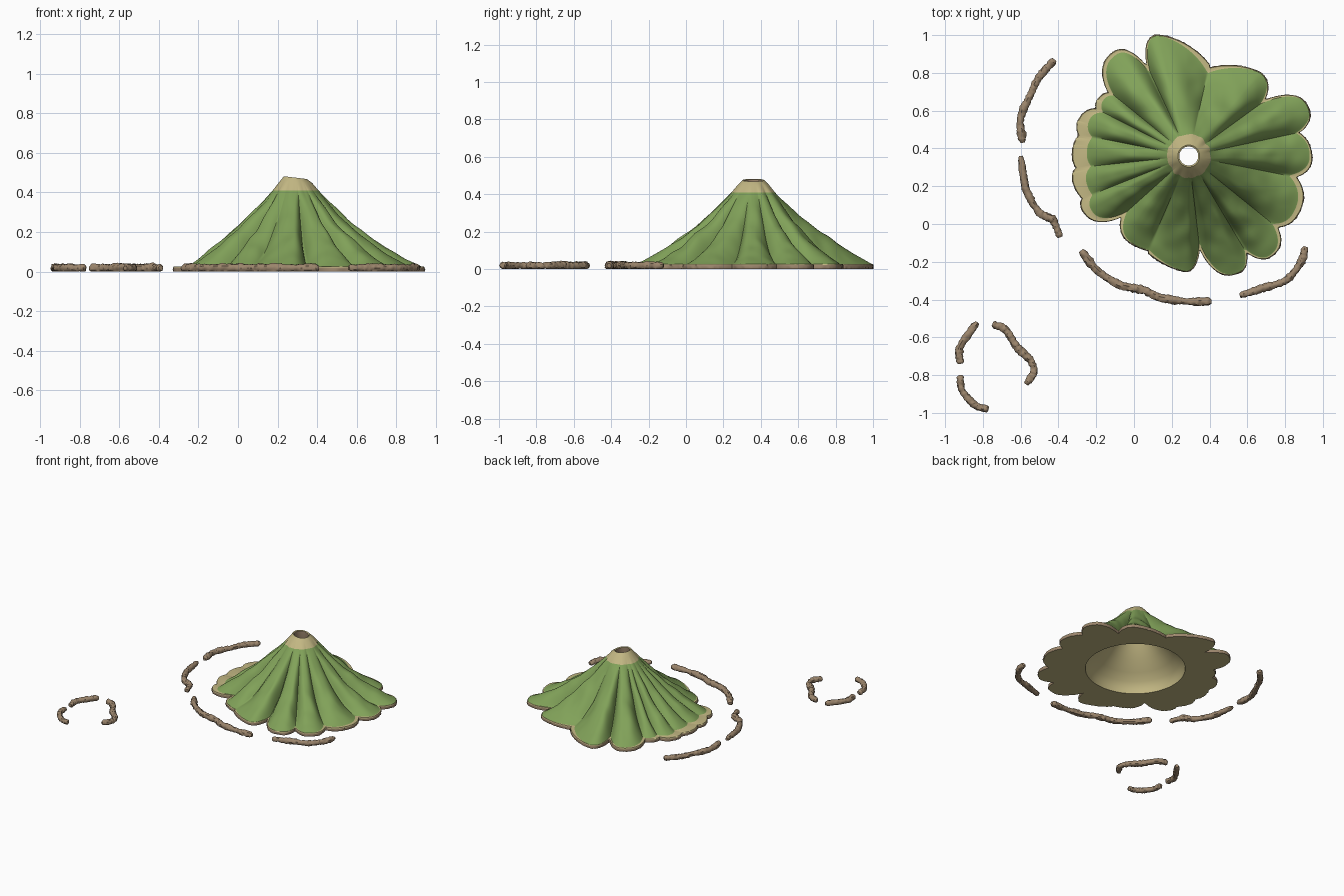
import bpy
import bmesh
from math import sin, cos, pi, radians
from mathutils import Vector, noise

cube = bpy.data.objects.get("Cube")
if cube:
    bpy.data.objects.remove(cube, do_unlink=True)


def make_material(name, colour):
    mat = bpy.data.materials.new(name)
    mat.use_nodes = True
    rgba = (*colour, 1)
    mat.diffuse_color = rgba
    shader = next(n for n in mat.node_tree.nodes if n.type == "BSDF_PRINCIPLED")
    shader.inputs["Base Color"].default_value = rgba
    return mat


GRASS, SAND, ROCK = range(3)
materials = [
    make_material("grass green", (0.22, 0.36, 0.10)),
    make_material("sand", (0.55, 0.48, 0.23)),
    make_material("brown rock", (0.33, 0.235, 0.15)),
]


def finish(bm, name, mats, angle):
    """Turn a bmesh into a smooth-shaded object."""
    bmesh.ops.recalc_face_normals(bm, faces=bm.faces)
    mesh = bpy.data.meshes.new(name)
    bm.to_mesh(mesh)
    bm.free()
    for mat in mats:
        mesh.materials.append(mat)
    obj = bpy.data.objects.new(name, mesh)
    bpy.context.collection.objects.link(obj)
    bpy.ops.object.select_all(action="DESELECT")
    obj.select_set(True)
    bpy.context.view_layer.objects.active = obj
    bpy.ops.object.shade_smooth_by_angle(angle=radians(angle))


# Lobed outline: alternating ridge tips and valleys (degrees, radius in hundredths)
LOBES = [
    (0, 64), (12, 58), (22, 68), (36, 47), (49, 58), (77, 45), (105, 66),
    (115, 48), (126, 66), (141, 51), (147, 54), (153, 51), (161, 56),
    (169, 52), (178, 54), (186, 52), (195, 56), (202, 55), (209, 59),
    (222, 44), (237, 55), (247, 54), (268, 61), (277, 46), (293, 67),
    (301, 57), (310, 68), (321, 57), (332, 63), (349, 54), (360, 64),
]
# Places where the sandy shelf widens (degrees, extra width, narrowness)
SHELVES = [(182, 0.075, 6), (337, 0.025, 12), (126, 0.015, 40)]
CENTRE = Vector((0.29, 0.36, 0))
STEPS = 480
SLOPE_RINGS = 30


def outline(deg):
    """Return tip radius, edge radius and distance from ridge to valley (0-1)."""
    for i, ((a0, r0), (a1, r1)) in enumerate(zip(LOBES, LOBES[1:])):
        if a0 <= deg <= a1:
            t = (deg - a0) / (a1 - a0)
            if i % 2:
                r0, r1, t = r1, r0, 1 - t
            roundness = 2.5 if a1 - a0 < 20 else 1.2
            return r0 / 100, (r0 - (r0 - r1) * t ** roundness) / 100, t


def column(deg):
    """One closed radial section of the mountain: (radius, height, material)."""
    a = radians(deg)
    tip, edge, t = outline(deg)
    groove = t ** 2.5
    around = Vector((cos(a), sin(a), 0))
    grit = 0.006 * noise.noise(around * 40)
    base = edge + 0.2 * (tip - edge) + 0.003
    for angle, width, power in SHELVES:
        base += width * max(0, cos(a - radians(angle))) ** power
    cap = 0.115 + 0.012 * noise.noise(around * 3)
    rim = 0.475 - 0.007 * cos(a)
    steepness = 1.4 + 0.12 * cos(a)

    # Hollow underside, throat and crater rim
    pts = [(r, z, SAND) for r, z in
           ((0.35, 0), (0.345, 0.035), (0.32, 0.08), (0.27, 0.125), (0.2, 0.19),
            (0.1, 0.31), (0.055, 0.4))]
    pts += [(0.05, 0.43, ROCK), (0.05, rim - 0.004, ROCK), (0.058, rim, SAND),
            (0.085, 0.448, SAND)]

    # Ridged slope
    for k in range(SLOPE_RINGS + 1):
        p = 1 - (1 - k / SLOPE_RINGS) ** 1.5
        r = cap + (edge - cap) * p
        z = 0.025 + 0.36 * (1 - p) ** steepness + 0.025 * (1 - p ** 8)
        z -= 0.035 * groove * sin(pi * p ** 1.3)
        z += 0.016 * noise.noise((around * r + CENTRE) * 11) * sin(pi * p)
        pts.append((r, z, GRASS if k else SAND))

    # Sandy shelf, rocky edge and flat underside
    pts += [(base - 0.003, 0.026, SAND), (base + grit, 0.02, SAND),
            (base + 0.002 - grit, 0.01, ROCK), (base - grit, 0, ROCK)]
    return pts


bm = bmesh.new()
columns = []
for s in range(STEPS):
    deg = 360 * s / STEPS
    a = radians(deg)
    columns.append([(bm.verts.new(CENTRE + Vector((r * cos(a), r * sin(a), z))), m)
                    for r, z, m in column(deg)])
for s in range(STEPS):
    here, there = columns[s - 1], columns[s]
    for k in range(len(here)):
        face = bm.faces.new((here[k - 1][0], here[k][0], there[k][0], there[k - 1][0]))
        face.material_index = here[k][1]
finish(bm, "mountain", materials, 50)

# Low rocky ridges around the mountain (plan positions in hundredths)
RIDGES = {
    "outer_ridge_back": [(-42, 87), (-50, 78), (-55, 68), (-60, 56), (-59, 43)],
    "outer_ridge_side": [(-60, 36), (-57, 18), (-50, 6), (-43, 2), (-39, -7)],
    "outer_ridge_front": [(-28, -14), (-20, -24), (-8, -32), (5, -35), (14, -39),
                          (28, -41), (41, -41)],
    "outer_ridge_left": [(56, -38), (68, -34), (80, -30), (88, -21), (91, -12)],
    "small_ridge_back": [(-83, -52), (-92, -65), (-92, -74)],
    "small_ridge_front": [(-92, -80), (-91, -88), (-84, -96), (-77, -98)],
    "small_ridge_side": [(-75, -53), (-68, -56), (-62, -65), (-55, -72), (-53, -78),
                         (-57, -85)],
}
SIDES = 14


def smooth_path(points, per=16):
    """Catmull-Rom path through the points."""
    pts = [Vector((x / 100, y / 100, 0)) for x, y in points]
    pts = [2 * pts[0] - pts[1]] + pts + [2 * pts[-1] - pts[-2]]
    path = []
    for b, c, d, e in zip(pts, pts[1:], pts[2:], pts[3:]):
        for i in range(per):
            t = i / per
            path.append(c + (d - b) * t / 2 + (b - 2.5 * c + 2 * d - e / 2) * t * t
                        + (1.5 * (c - d) + (e - b) / 2) * t ** 3)
    return path + [pts[-2]]


def rocky_ridge(name, points):
    path = smooth_path(points)
    bm = bmesh.new()
    rings = []
    last = len(path) - 1
    for i, pos in enumerate(path):
        along = (path[min(i + 1, last)] - path[max(i - 1, 0)]).normalized()
        side = Vector((along.y, -along.x, 0))
        ends = min(1, 0.6 + min(i, last - i) / 5)
        size = (0.02 + 0.006 * noise.noise(pos * 14)) * ends
        ring = []
        for j in range(SIDES):
            a = 2 * pi * j / SIDES
            out = side * cos(a) + Vector((0, 0, sin(a)))
            bump = 1 + 0.35 * noise.noise((pos + out * 0.02) * 70)
            co = pos + Vector((0, 0, 0.018)) + out * size * bump
            co.z = max(co.z, 0)
            ring.append(bm.verts.new(co))
        rings.append(ring)
    for r0, r1 in zip(rings, rings[1:]):
        for j in range(SIDES):
            bm.faces.new((r0[j - 1], r0[j], r1[j], r1[j - 1]))
    bm.faces.new(rings[0])
    bm.faces.new(rings[-1])
    finish(bm, name, [materials[ROCK]], 45)


for ridge_name, ridge_points in RIDGES.items():
    rocky_ridge(ridge_name, ridge_points)
